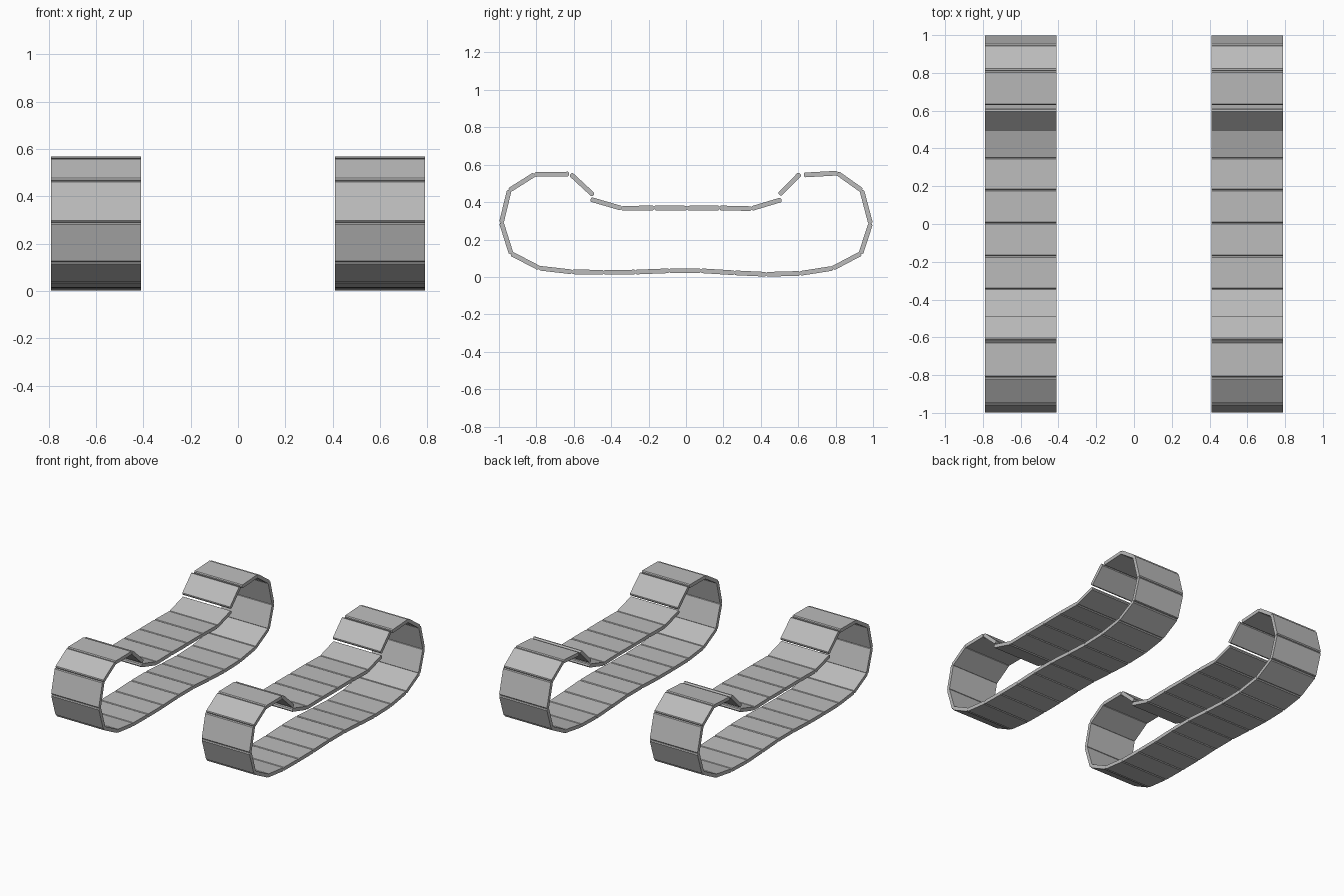
import bpy
import bmesh
from mathutils import Vector

cube = bpy.data.objects.get("Cube")
if cube:
    bpy.data.objects.remove(cube, do_unlink=True)

INNER, OUTER = 0.41, 0.79   # track edges along x
HALF = 0.0125               # half the plate thickness
CHAMFER = 0.006

steel = bpy.data.materials.new("track_grey")
steel.use_nodes = True
grey = (0.5, 0.5, 0.5, 1)
steel.diffuse_color = grey
steel.node_tree.nodes["Principled BSDF"].inputs["Base Color"].default_value = grey

# Hinge positions (y, z) of each unbroken chain of links
lower_chain = [(-0.625, 0.55), (-0.81, 0.548), (-0.945, 0.463), (-0.987, 0.29),
               (-0.935, 0.125), (-0.785, 0.047), (-0.61, 0.027), (-0.44, 0.025),
               (-0.27, 0.026), (-0.09, 0.033), (0.08, 0.033), (0.26, 0.022),
               (0.43, 0.014), (0.61, 0.019), (0.785, 0.046), (0.935, 0.125),
               (0.987, 0.285), (0.94, 0.463), (0.81, 0.555), (0.63, 0.545)]
saddle_chain = [(-0.51, 0.415), (-0.345, 0.367), (-0.17, 0.369), (0.005, 0.368),
                (0.18, 0.369), (0.35, 0.365), (0.51, 0.413)]
rear_ramp = [(0.499, 0.44), (0.61, 0.552)]
front_ramp = [(-0.617, 0.55), (-0.495, 0.437)]


def add_link(bm, start, end):
    """Flat plate with chamfered ends, extruded across the track width."""
    a, b = Vector(start), Vector(end)
    along = (b - a).normalized()
    across = Vector((-along.y, along.x))
    low = HALF - CHAMFER
    corners = [a - across * low, a + along * CHAMFER - across * HALF,
               b - along * CHAMFER - across * HALF, b - across * low,
               b + across * low, b - along * CHAMFER + across * HALF,
               a + along * CHAMFER + across * HALF, a + across * low]
    face = bm.faces.new([bm.verts.new((INNER, p.x, p.y)) for p in corners])
    result = bmesh.ops.extrude_face_region(bm, geom=[face])
    moved = [v for v in result["geom"] if isinstance(v, bmesh.types.BMVert)]
    bmesh.ops.translate(bm, verts=moved, vec=(OUTER - INNER, 0, 0))


def build_track(name, side):
    bm = bmesh.new()
    for chain in (lower_chain, saddle_chain, rear_ramp, front_ramp):
        for start, end in zip(chain, chain[1:]):
            add_link(bm, start, end)
    for v in bm.verts:
        v.co.x *= side
    bmesh.ops.recalc_face_normals(bm, faces=bm.faces)
    mesh = bpy.data.meshes.new(name)
    bm.to_mesh(mesh)
    bm.free()
    mesh.materials.append(steel)
    bpy.context.collection.objects.link(bpy.data.objects.new(name, mesh))


build_track("left_track", 1)
build_track("right_track", -1)
